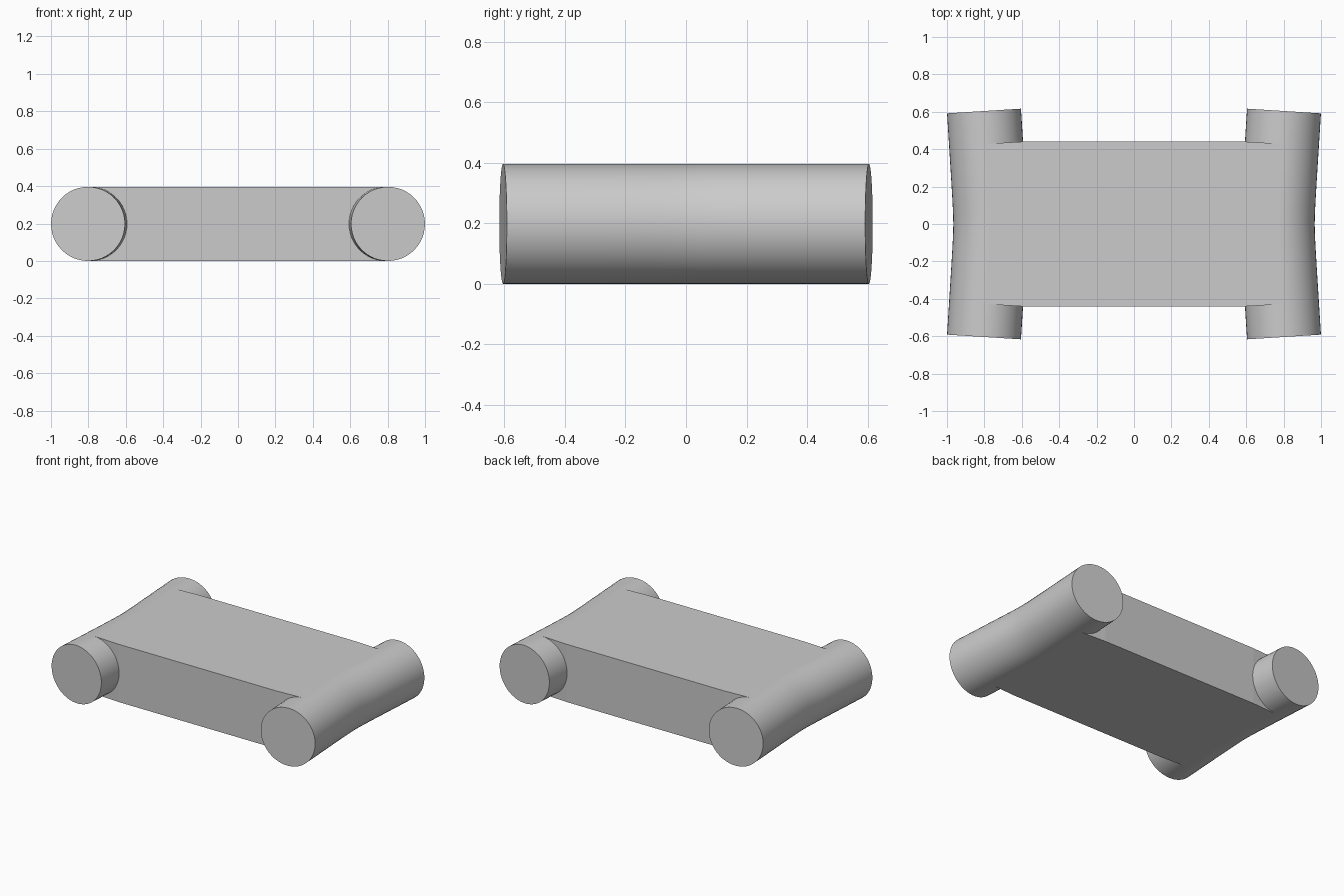
import bpy
import bmesh
import math
from mathutils import Vector

cube = bpy.data.objects.get("Cube")
if cube:
    bpy.data.objects.remove(cube, do_unlink=True)

RADIUS = 0.198
HALF_LENGTH = 0.604   # tube centreline half length
SLOPE = 0.064         # outward lean of each tube half
SEGMENTS = 48
RINGS = 24

grey = bpy.data.materials.new("plain grey")
grey.use_nodes = True
grey.diffuse_color = (0.6, 0.6, 0.6, 1)
grey.node_tree.nodes["Principled BSDF"].inputs["Base Color"].default_value = (0.6, 0.6, 0.6, 1)


def centre_x(y):
    """Centreline of a tube: two straight halves with a soft bend."""
    return 0.763 + SLOPE * math.sqrt(y * y + 0.08 ** 2)


def finish(name, bm, smooth):
    bmesh.ops.recalc_face_normals(bm, faces=bm.faces)
    mesh = bpy.data.meshes.new(name)
    bm.to_mesh(mesh)
    bm.free()
    mesh.materials.append(grey)
    obj = bpy.data.objects.new(name, mesh)
    bpy.context.collection.objects.link(obj)
    if smooth:
        bpy.ops.object.select_all(action="DESELECT")
        obj.select_set(True)
        bpy.context.view_layer.objects.active = obj
        bpy.ops.object.shade_smooth_by_angle(angle=math.radians(30))
    return obj


def bent_tube(name, side):
    """Sweep a circle along the bent centreline, square to its direction."""
    bm = bmesh.new()
    rings = []
    for i in range(RINGS + 1):
        y = HALF_LENGTH * (2 * i / RINGS - 1)
        lean = SLOPE * y / math.sqrt(y * y + 0.08 ** 2)
        across = Vector((1, -lean, 0)).normalized()
        centre = Vector((centre_x(y), y, RADIUS))
        ring = []
        for k in range(SEGMENTS):
            a = 2 * math.pi * k / SEGMENTS
            p = centre + RADIUS * (math.cos(a) * across + math.sin(a) * Vector((0, 0, 1)))
            ring.append(bm.verts.new((side * p.x, p.y, p.z)))
        rings.append(ring)
    for a, b in zip(rings, rings[1:]):
        for k in range(SEGMENTS):
            n = (k + 1) % SEGMENTS
            bm.faces.new((a[k], a[n], b[n], b[k]))
    bm.faces.new(rings[0])
    bm.faces.new(rings[-1])
    return finish(name, bm, True)


bent_tube("left_tube", 1)
bent_tube("right_tube", -1)

# Flat slab whose ends follow the tube centrelines
corner_y = 0.429
ends = [corner_y * (i / 6 - 1) for i in range(13)]
right_half = [(0.6, -0.44)] + [(centre_x(y), y) for y in ends] + [(0.6, 0.44)]
outline = right_half + [(-x, -y) for x, y in right_half]
bm = bmesh.new()
base = bm.faces.new([bm.verts.new((x, y, 0)) for x, y in outline])
raised = bmesh.ops.extrude_face_region(bm, geom=[base], use_keep_orig=True)
top = [v for v in raised["geom"] if isinstance(v, bmesh.types.BMVert)]
bmesh.ops.translate(bm, verts=top, vec=(0, 0, 2 * RADIUS))
finish("slab", bm, False)
